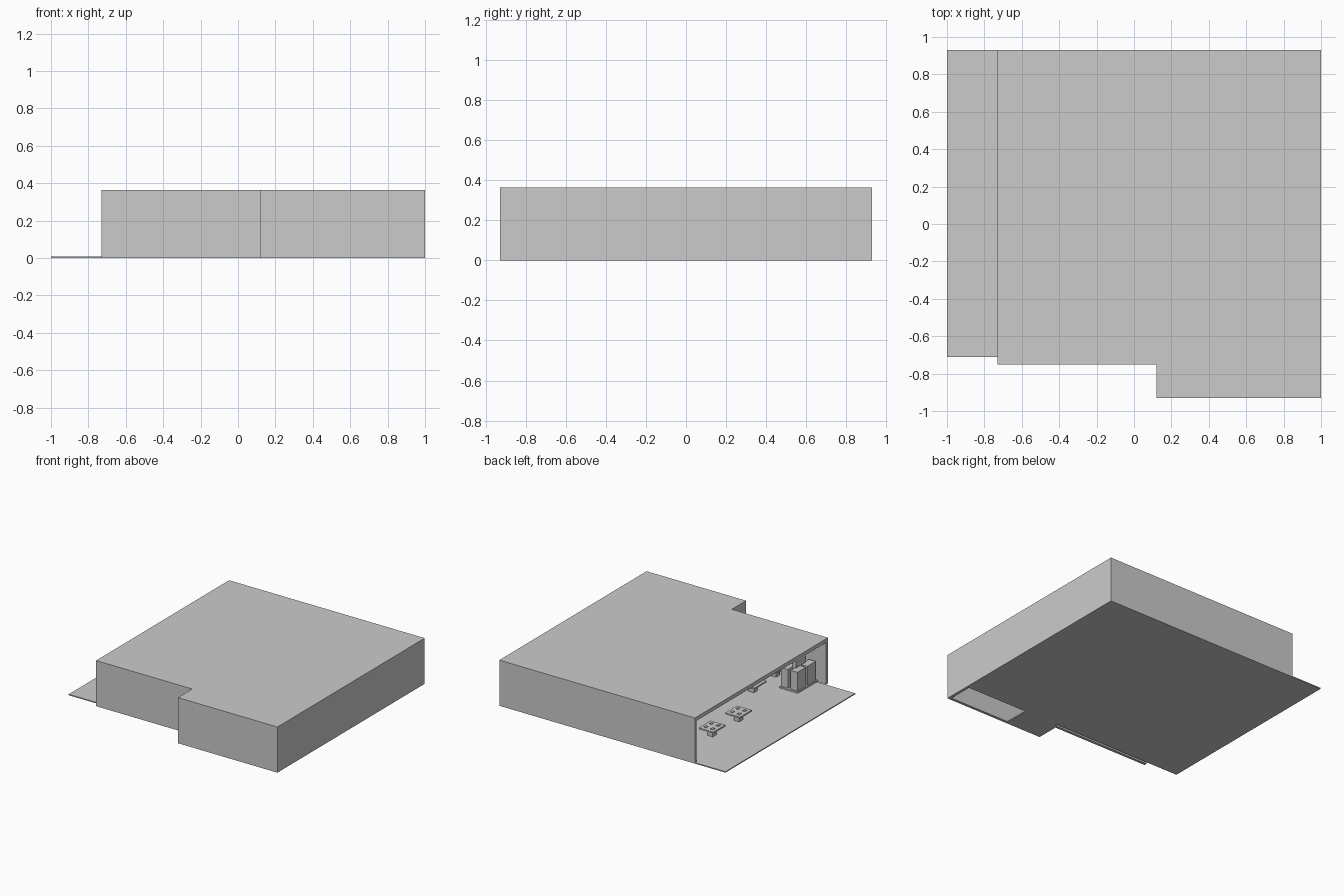
import bpy, bmesh

if "Cube" in bpy.data.objects:
    bpy.data.objects.remove(bpy.data.objects["Cube"])

H = 0.365   # roof height
T = 0.022   # wall thickness
F = 0.008   # floor thickness


def finish(name, bm):
    bmesh.ops.recalc_face_normals(bm, faces=bm.faces)
    mesh = bpy.data.meshes.new(name)
    bm.to_mesh(mesh)
    bm.free()
    obj = bpy.data.objects.new(name, mesh)
    bpy.context.collection.objects.link(obj)
    return obj


def boxes(name, items):
    """One object from boxes given as (x0, x1, y0, y1, z0, z1)."""
    bm = bmesh.new()
    for x0, x1, y0, y1, z0, z1 in items:
        verts = bmesh.ops.create_cube(bm, size=1)["verts"]
        bmesh.ops.scale(bm, vec=(x1 - x0, y1 - y0, z1 - z0), verts=verts)
        bmesh.ops.translate(bm, vec=((x0 + x1) / 2, (y0 + y1) / 2, (z0 + z1) / 2), verts=verts)
    return finish(name, bm)


def prism(name, outline, z0, z1):
    bm = bmesh.new()
    face = bm.faces.new([bm.verts.new((x, y, z0)) for x, y in outline])
    top = bmesh.ops.extrude_face_region(bm, geom=[face])["geom"]
    bmesh.ops.translate(bm, vec=(0, 0, z1 - z0),
                        verts=[g for g in top if isinstance(g, bmesh.types.BMVert)])
    return finish(name, bm)


# Floor slab with terrace strip, and the small floor in the front bay
boxes("floor", [(-1, 1, -0.71, 0.93, 0, F)])
boxes("bay_floor", [(0.12 + T, 0.44, -0.93 + T, -0.71, 0, F)])

# Flat roof over the stepped plan
plan = [(-0.73, -0.75), (0.12, -0.75), (0.12, -0.93), (1, -0.93), (1, 0.93), (-0.73, 0.93)]
prism("roof", plan, H - 0.03, H)

# Continuous wall along the plan, left side open
inner = [(-0.73, 0.93 - T), (1 - T, 0.93 - T), (1 - T, -0.93 + T),
         (0.12 + T, -0.93 + T), (0.12 + T, -0.75 + T), (-0.73, -0.75 + T)]
prism("outer_walls", plan + inner, 0, H - 0.03)


# Dining tables: square top on a block leg with small place settings
def table(name, x, y):
    parts = [(x - 0.065, x + 0.065, y - 0.075, y + 0.075, 0.065, 0.077),
             (x - 0.023, x + 0.023, y - 0.025, y + 0.025, F, 0.065)]
    for sx in (-1, 1):
        for sy in (-1, 1):
            cx, cy = x + sx * 0.03, y + sy * 0.035
            parts.append((cx - 0.01, cx + 0.01, cy - 0.012, cy + 0.012, 0.077, 0.083))
    boxes(name, parts)


for i, (x, y) in enumerate([(-0.56, 0.47), (-0.57, 0.15), (-0.37, -0.32), (-0.35, -0.63)]):
    table(f"table_{i + 1}", x, y)

# Booth cabinet group on a plinth near the front wall
group = [(-0.66, -0.50, -0.72, -0.47, F, 0.02),
         (-0.60, -0.57, -0.66, -0.53, 0.02, 0.22)]
for x0 in (-0.65, -0.565):
    for y0 in (-0.71, -0.585):
        group.append((x0, x0 + 0.06, y0, y0 + 0.105, 0.02, 0.17))
boxes("booth_cabinets", group)

# L-shaped counter at the back right
prism("corner_counter", [(0.69, 0.43), (0.91, 0.43), (0.91, 0.48), (0.74, 0.48),
                         (0.74, 0.69), (0.69, 0.69)], 0.001, 0.12)
